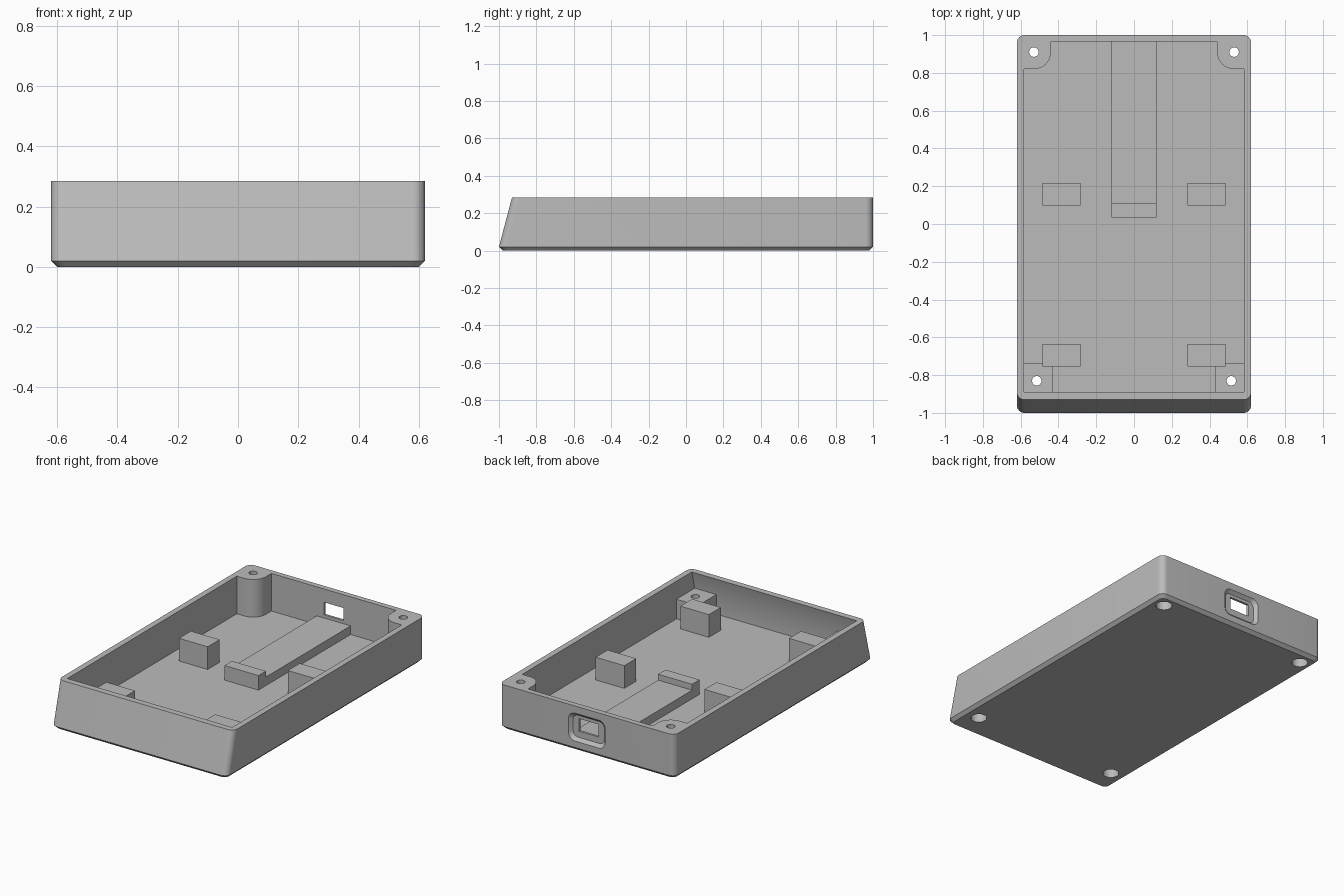
import bpy, bmesh, math
from mathutils import Vector

old = bpy.data.objects.get("Cube")
if old:
    bpy.data.objects.remove(old, do_unlink=True)

grey = bpy.data.materials.new("plain_grey")
grey.use_nodes = True
grey.diffuse_color = (0.5, 0.5, 0.5, 1)
grey.node_tree.nodes["Principled BSDF"].inputs["Base Color"].default_value = (0.5, 0.5, 0.5, 1)

TOP, FLOOR = 0.285, 0.045
IN_X, IN_BACK, IN_FRONT = 0.582, 0.965, -0.89


def loft(name, rings):
    """Closed solid through matching rings of points."""
    bm = bmesh.new()
    loops = [[bm.verts.new(p) for p in ring] for ring in rings]
    for a, b in zip(loops, loops[1:]):
        for i in range(len(a)):
            j = (i + 1) % len(a)
            bm.faces.new((a[i], a[j], b[j], b[i]))
    bm.faces.new(loops[0])
    bm.faces.new(loops[-1])
    bmesh.ops.recalc_face_normals(bm, faces=bm.faces)
    mesh = bpy.data.meshes.new(name)
    bm.to_mesh(mesh)
    bm.free()
    mesh.materials.append(grey)
    obj = bpy.data.objects.new(name, mesh)
    bpy.context.collection.objects.link(obj)
    return obj


def rounded(x0, x1, y0, y1, r, steps=8):
    """Rounded rectangle as 2D points."""
    corners = [(x1 - r, y1 - r), (x0 + r, y1 - r), (x0 + r, y0 + r), (x1 - r, y0 + r)]
    points = []
    for k, (cx, cy) in enumerate(corners):
        for s in range(steps + 1):
            a = math.pi / 2 * (k + s / steps)
            points.append((cx + r * math.cos(a), cy + r * math.sin(a)))
    return points


def prism(name, outline, z0, z1):
    return loft(name, [[Vector((x, y, z)) for x, y in outline] for z in (z0, z1)])


def box(name, x0, x1, y0, y1, z0, z1):
    return prism(name, [(x0, y0), (x1, y0), (x1, y1), (x0, y1)], z0, z1)


def cylinder(name, x, y, r, z0, z1):
    n = 32
    ring = [(x + r * math.cos(i * math.tau / n), y + r * math.sin(i * math.tau / n)) for i in range(n)]
    return prism(name, ring, z0, z1)


def cut(obj, cutter):
    mod = obj.modifiers.new("cut", "BOOLEAN")
    mod.operation, mod.solver, mod.object = "DIFFERENCE", "EXACT", cutter
    with bpy.context.temp_override(object=obj, active_object=obj):
        bpy.ops.object.modifier_apply(modifier=mod.name)


def discard(obj):
    bpy.data.objects.remove(obj, do_unlink=True)


# Outer shell: chamfered base, upright sides and back, leaning front
levels = [(0.0, 0.6, -0.98, 0.98, 0.03), (0.02, 0.62, -1, 1, 0.04), (TOP, 0.62, -0.93, 1, 0.04)]
shell = loft("case_shell", [[Vector((x, y, z)) for x, y in rounded(-w, w, f, b, r)]
                            for z, w, f, b, r in levels])

# Cavity: side profile swept across, front wall leaning over at the top
profile = [(IN_BACK, FLOOR), (IN_BACK, 0.4), (IN_FRONT + 0.03, 0.4),
           (IN_FRONT, TOP), (IN_FRONT - 0.03, 0.17), (IN_FRONT - 0.03, FLOOR)]
cutter = loft("cavity_cutter", [[Vector((x, y, z)) for y, z in profile] for x in (-IN_X, IN_X)])
cut(shell, cutter)
discard(cutter)

# Socket opening in the back wall, with a tapered rounded recess outside
cutter = box("socket_cutter", -0.07, 0.07, 0.9, 1.1, 0.12, 0.2)
cut(shell, cutter)
discard(cutter)
rings = []
for y, inset in ((0.98, 0.02), (1.001, 0.0)):
    outline = rounded(-0.13 + inset, 0.13 - inset, 0.06 + inset, 0.24 - inset, 0.045 - inset / 2)
    rings.append([Vector((x, y, z)) for x, z in outline])
rings.append([p + Vector((0, 0.1, 0)) for p in rings[-1]])
cutter = loft("recess_cutter", rings)
cut(shell, cutter)
discard(cutter)

parts = [shell]
for side, label in ((1, "left"), (-1, "right")):
    # Back screw post: fills the corner with a rounded inner edge
    hx, hy, r = 0.53, 0.91, 0.09
    arc = [(hx + r * math.cos(a), hy + r * math.sin(a))
           for a in (1.5 * math.pi - math.pi / 2 * i / 12 for i in range(13))]
    outline = [(IN_X, IN_BACK), (IN_X, hy - r)] + arc + [(hx - r, IN_BACK)]
    back_post = prism(f"back_{label}_screw_post", [(side * x, y) for x, y in outline], FLOOR - 0.01, TOP)

    # Front screw post: low square block in the corner
    xs = sorted((side * 0.43, side * IN_X))
    front_post = box(f"front_{label}_screw_post", *xs, -0.92, -0.735, FLOOR - 0.01, 0.17)

    # Support blocks for the board
    xs = sorted((side * 0.283, side * 0.485))
    for where, y0 in (("middle", 0.098), ("front", -0.755)):
        parts.append(box(f"{where}_{label}_support", *xs, y0, y0 + 0.12, FLOOR - 0.005, 0.19))

    # Screw holes with wide head pockets from below
    for post, x, y in ((back_post, hx, hy), (front_post, 0.515, -0.83)):
        for radius, z1 in ((0.025, 0.4), (0.048, 0.1)):
            cutter = cylinder("drill_cutter", side * x, y, radius, -0.1, z1)
            cut(shell, cutter)
            cut(post, cutter)
            discard(cutter)
        parts.append(post)

# Central raised tray running to the socket, with a stop at its end
parts.append(box("socket_tray", -0.12, 0.12, 0.11, IN_BACK, FLOOR - 0.005, 0.1))
parts.append(box("tray_stop", -0.12, 0.12, 0.035, 0.11, FLOOR - 0.005, 0.138))

# Smooth the round corners and holes, keep the other edges crisp
bpy.ops.object.select_all(action="DESELECT")
for part in parts:
    part.select_set(True)
bpy.context.view_layer.objects.active = shell
bpy.ops.object.shade_smooth_by_angle(angle=math.radians(30))
